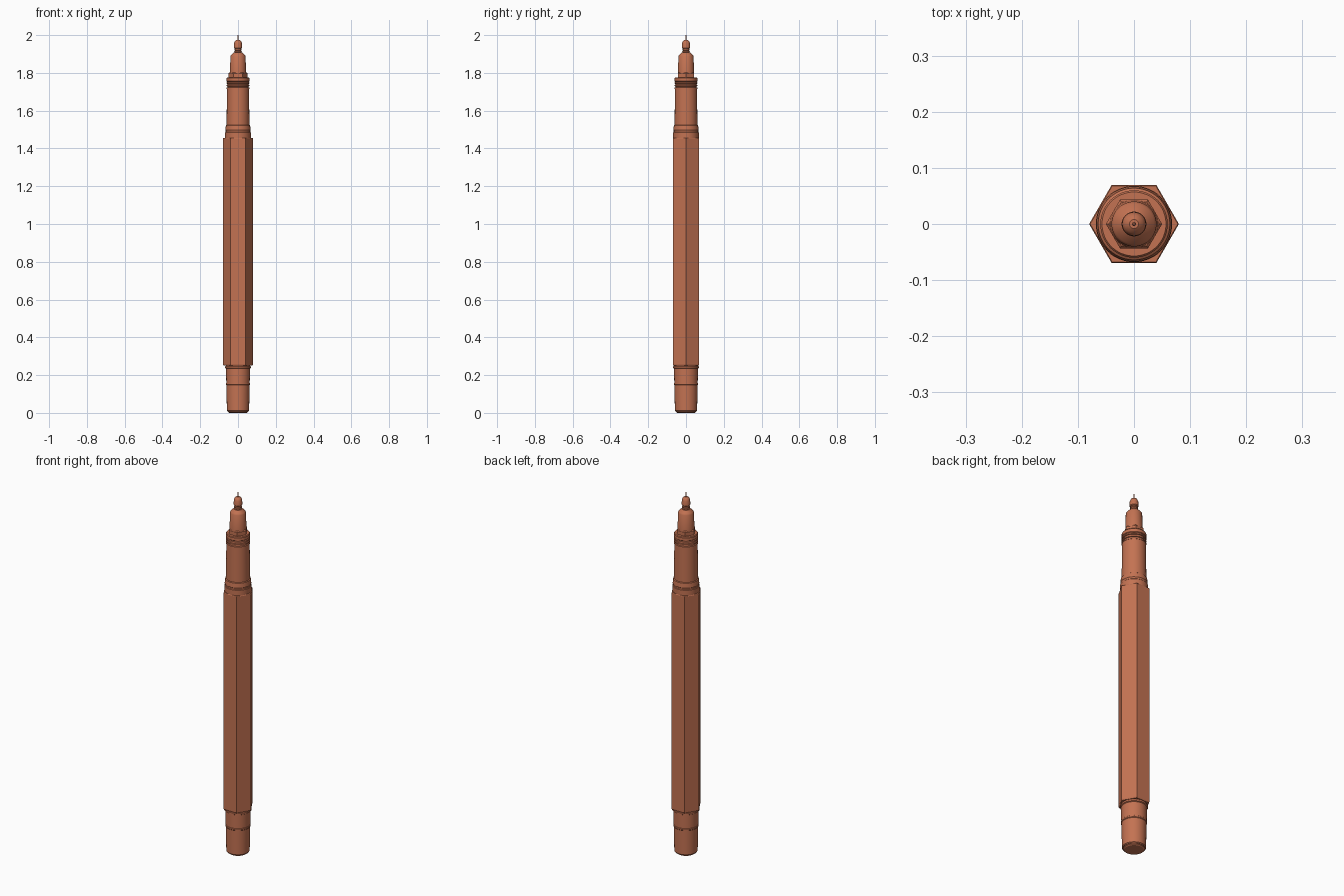
import bpy, bmesh, math

if "Cube" in bpy.data.objects:
    bpy.data.objects.remove(bpy.data.objects["Cube"])

copper = bpy.data.materials.new("copper_brown")
copper.use_nodes = True
COLOUR = (0.55, 0.17, 0.085, 1)
copper.diffuse_color = COLOUR
copper.node_tree.nodes["Principled BSDF"].inputs["Base Color"].default_value = COLOUR


def lathe(name, profile, sides=48, smooth=True):
    """Closed solid of revolution about z from (radius, height) points."""
    bm = bmesh.new()
    rings = []
    for r, z in profile:
        rings.append([bm.verts.new((r * math.cos(2 * math.pi * i / sides),
                                    r * math.sin(2 * math.pi * i / sides), z))
                      for i in range(sides)])
    for a, b in zip(rings, rings[1:]):
        for i in range(sides):
            j = (i + 1) % sides
            bm.faces.new((a[i], a[j], b[j], b[i]))
    bm.faces.new(rings[0][::-1])
    bm.faces.new(rings[-1])
    mesh = bpy.data.meshes.new(name)
    bm.to_mesh(mesh)
    bm.free()
    mesh.materials.append(copper)
    ob = bpy.data.objects.new(name, mesh)
    bpy.context.collection.objects.link(ob)
    if smooth:
        bpy.ops.object.select_all(action='DESELECT')
        ob.select_set(True)
        bpy.context.view_layer.objects.active = ob
        bpy.ops.object.shade_smooth_by_angle(angle=math.radians(30))
    return ob


# Rear end of the pen
lathe("end_plug", [(0.046, 0.0), (0.052, 0.004), (0.052, 0.03)])
lathe("rear_cap", [(0.055, 0.008), (0.059, 0.012), (0.061, 0.15)])
lathe("rear_cap_ring", [(0.061, 0.147), (0.064, 0.150), (0.064, 0.157), (0.061, 0.160)])
lathe("rear_sleeve", [(0.062, 0.155), (0.063, 0.238)])
lathe("rear_collar", [(0.063, 0.235), (0.068, 0.238), (0.068, 0.246), (0.064, 0.249), (0.064, 0.26)])

# Six-sided barrel with corners left and right
lathe("barrel", [(0.077, 0.250), (0.080, 0.257), (0.080, 1.453), (0.078, 1.456)], 6, False)

# Front collar and grip
lathe("front_collar", [(0.068, 1.45), (0.068, 1.485), (0.065, 1.488), (0.065, 1.494),
                       (0.067, 1.497), (0.064, 1.522), (0.060, 1.525)])
lathe("grip", [(0.060, 1.52), (0.059, 1.716)])
for i in range(3):
    z = 1.714 + 0.014 * i
    lathe("grip_ring_%d" % (i + 1), [(0.056, z), (0.060, z + 0.002),
                                     (0.060, z + 0.008), (0.056, z + 0.010)])
lathe("grip_core", [(0.056, 1.71), (0.056, 1.76)])
lathe("grip_rim", [(0.057, 1.753), (0.060, 1.756), (0.060, 1.772), (0.057, 1.776)])

# Nose, stepped down to the needle
lathe("nose_nut", [(0.050, 1.77), (0.050, 1.797), (0.045, 1.803)], 6, False)
lathe("nose", [(0.043, 1.79), (0.040, 1.888), (0.036, 1.895), (0.022, 1.908)])
lathe("tip_neck", [(0.017, 1.90), (0.017, 1.93)])
for i in range(2):
    z = 1.908 + 0.010 * i
    lathe("tip_ring_%d" % (i + 1), [(0.017, z), (0.020, z + 0.002), (0.020, z + 0.005), (0.017, z + 0.007)], 32)
lathe("tip_head", [(0.018, 1.928), (0.022, 1.932), (0.021, 1.958), (0.016, 1.969), (0.008, 1.975)], 32)
lathe("needle", [(0.004, 1.97), (0.003, 1.997), (0.0015, 2.0)], 16)
